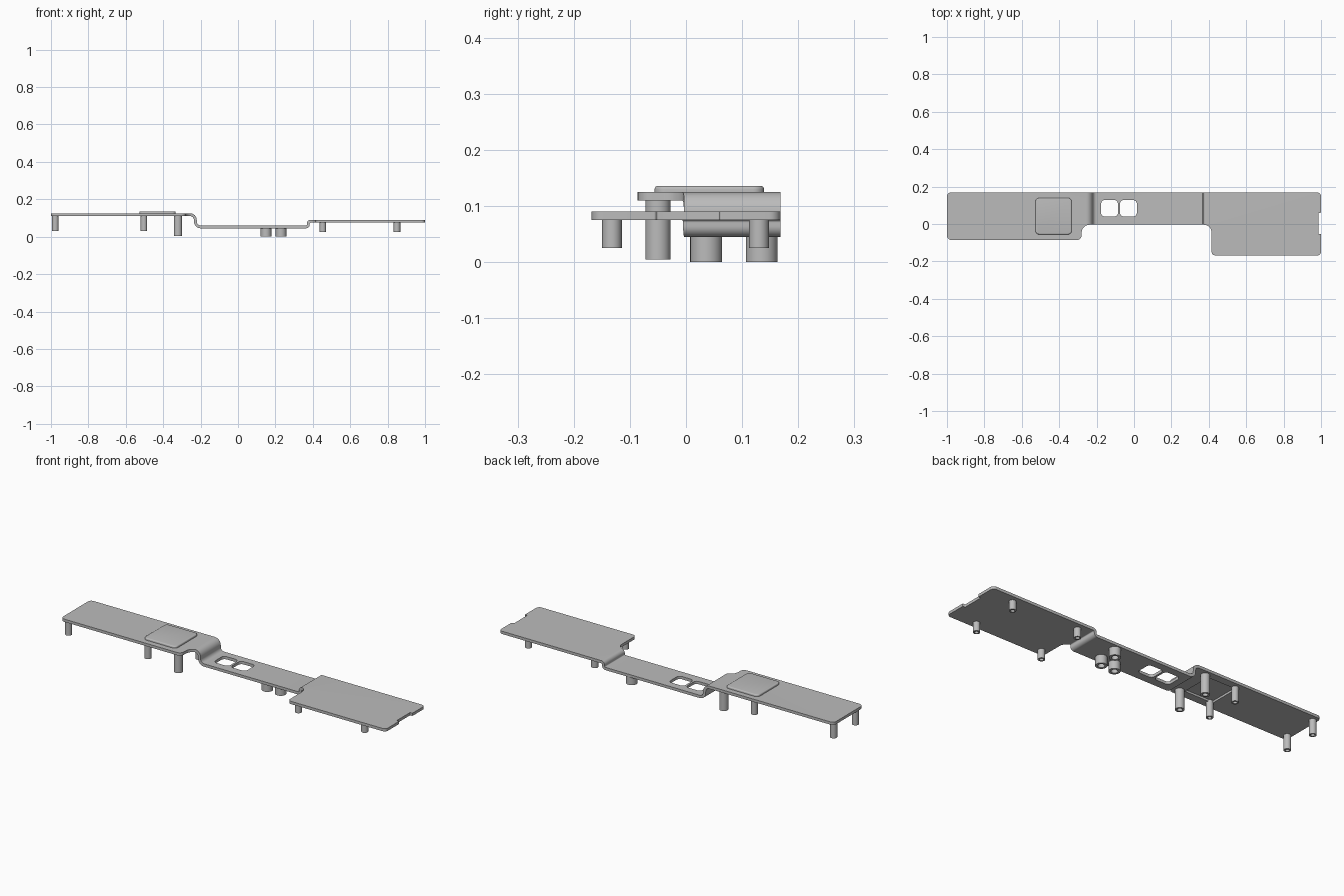
import bpy, bmesh, math
from mathutils import Vector

cube = bpy.data.objects.get("Cube")
if cube:
    bpy.data.objects.remove(cube, do_unlink=True)

grey = bpy.data.materials.new("plain grey")
grey.use_nodes = True
grey.diffuse_color = (0.5, 0.5, 0.5, 1)
grey.node_tree.nodes["Principled BSDF"].inputs["Base Color"].default_value = (0.5, 0.5, 0.5, 1)


def fillet(corners, closed=True, segs=8):
    """Round each (a, b, radius) corner of a path with an arc."""
    out, n = [], len(corners)
    for i, (a, b, r) in enumerate(corners):
        p = Vector((a, b))
        if r == 0 or (not closed and i in (0, n - 1)):
            out.append(p)
            continue
        u = (Vector(corners[i - 1][:2]) - p).normalized()
        v = (Vector(corners[(i + 1) % n][:2]) - p).normalized()
        half = u.angle(v) / 2
        centre = p + (u + v).normalized() * r / math.sin(half)
        start = p + u * r / math.tan(half) - centre
        end = p + v * r / math.tan(half) - centre
        sweep = start.angle_signed(end)
        for k in range(segs + 1):
            t = -sweep * k / segs
            c, s = math.cos(t), math.sin(t)
            out.append(centre + Vector((start.x * c - start.y * s, start.x * s + start.y * c)))
    return out


def add_object(name, bm):
    bmesh.ops.recalc_face_normals(bm, faces=bm.faces[:])
    mesh = bpy.data.meshes.new(name)
    bm.to_mesh(mesh)
    bm.free()
    mesh.materials.append(grey)
    ob = bpy.data.objects.new(name, mesh)
    bpy.context.collection.objects.link(ob)
    return ob


def prism(points, base, depth):
    """Extrude a closed 3D polygon along a vector."""
    bm = bmesh.new()
    face = bm.faces.new([bm.verts.new(Vector(p) + Vector(base)) for p in points])
    new = bmesh.ops.extrude_face_region(bm, geom=[face])["geom"]
    bmesh.ops.translate(bm, vec=depth, verts=[v for v in new if isinstance(v, bmesh.types.BMVert)])
    return bm


def flat_prism(outline, z0, z1):
    return prism([(p.x, p.y, 0) for p in outline], (0, 0, z0), (0, 0, z1 - z0))


def rounded_box(x0, x1, y0, y1, r):
    return fillet([(x0, y0, r), (x1, y0, r), (x1, y1, r), (x0, y1, r)])


def cut(target, bm, operation="DIFFERENCE"):
    cutter = add_object("cutter", bm)
    cutter.hide_render = True
    mod = target.modifiers.new("cut", "BOOLEAN")
    mod.operation, mod.solver, mod.object = operation, "EXACT", cutter
    bpy.context.view_layer.update()
    result = target.evaluated_get(bpy.context.evaluated_depsgraph_get())
    mesh = bpy.data.meshes.new_from_object(result)
    target.modifiers.clear()
    target.data = mesh
    bpy.data.objects.remove(cutter, do_unlink=True)


def smooth(ob):
    bpy.ops.object.select_all(action="DESELECT")
    ob.select_set(True)
    bpy.context.view_layer.objects.active = ob
    bpy.ops.object.shade_smooth_by_angle(angle=math.radians(30))


# Bent sheet: a centre line thickened in side profile
THICK = 0.015
LEFT_Z, MID_Z, RIGHT_Z = 0.1175, 0.0525, 0.0825
path = fillet([(-1.1, LEFT_Z, 0), (-0.228, LEFT_Z, 0.028), (-0.228, MID_Z, 0.028),
               (0.376, MID_Z, 0.012), (0.376, RIGHT_Z, 0.012), (1.1, RIGHT_Z, 0)], closed=False)
upper, lower = [], []
for i, p in enumerate(path):
    d = (path[min(i + 1, len(path) - 1)] - path[max(i - 1, 0)]).normalized()
    if abs(d.x) > 0.99:
        d = Vector((1, 0))
    n = Vector((-d.y, d.x)) * THICK / 2
    upper.append(p + n)
    lower.append(p - n)
profile = [(p.x, 0, p.y) for p in upper + lower[::-1]]
sheet = add_object("bent_sheet", prism(profile, (0, -0.3, 0), (0, 0.6, 0)))

# Plan outline, with the end notch
outline = fillet([(-1, -0.086, 0.025), (-0.28, -0.086, 0.025), (-0.28, -0.004, 0.042),
                  (0.415, -0.004, 0.042), (0.415, -0.168, 0.02), (1, -0.168, 0.02),
                  (1, -0.053, 0.004), (0.986, -0.053, 0.004), (0.986, 0.06, 0.004),
                  (1, 0.06, 0.004), (1, 0.168, 0.02), (-1, 0.168, 0.02)])
cut(sheet, flat_prism(outline, -0.2, 0.4), "INTERSECT")

# Two windows and the pocket under the raised pad
for x in (-0.176, -0.075):
    cut(sheet, flat_prism(rounded_box(x, x + 0.09, 0.04, 0.128, 0.02), -0.2, 0.4))
cut(sheet, flat_prism(rounded_box(-0.515, -0.345, -0.042, 0.127, 0.012), 0, 0.121))
smooth(sheet)

# Raised pad with a softened top edge
bm = flat_prism(rounded_box(-0.527, -0.333, -0.056, 0.139, 0.02), 0.1235, 0.136)
rim = [e for e in bm.edges if all(v.co.z > 0.13 for v in e.verts)]
bmesh.ops.bevel(bm, geom=rim, offset=0.006, segments=4, profile=0.5, affect="EDGES")
smooth(add_object("raised_pad", bm))


# Hollow standoff posts under the sheet
def post(name, x, y, radius, z0, z1):
    bm = bmesh.new()
    bmesh.ops.create_cone(bm, cap_ends=True, segments=32, radius1=radius, radius2=radius, depth=z1 - z0)
    bmesh.ops.translate(bm, vec=(x, y, (z0 + z1) / 2), verts=bm.verts[:])
    end = min(bm.faces, key=lambda f: f.calc_center_median().z)
    bmesh.ops.inset_region(bm, faces=[end], thickness=radius * 0.42)
    bmesh.ops.inset_region(bm, faces=[end], thickness=0.0002, depth=-(z1 - z0) * 0.8)
    smooth(add_object(name, bm))


for side, y in (("front", -0.05), ("back", 0.135)):
    post(side + "_outer_left_plate_post", -0.977, y, 0.0175, 0.03, LEFT_Z)
    post(side + "_inner_left_plate_post", -0.503, y, 0.0175, 0.03, LEFT_Z)
    post(side + "_tall_post", -0.321, y, 0.0225, 0.005, LEFT_Z)
for side, y in (("front", -0.132), ("back", 0.13)):
    for place, x in (("inner", 0.454), ("outer", 0.85)):
        post(side + "_" + place + "_right_plate_post", x, y, 0.0175, 0.025, RIGHT_Z)
for i, (x, y) in enumerate(((0.15, 0.036), (0.23, 0.036), (0.23, 0.135))):
    post("short_post_%d" % (i + 1), x, y, 0.0285, 0, MID_Z)
